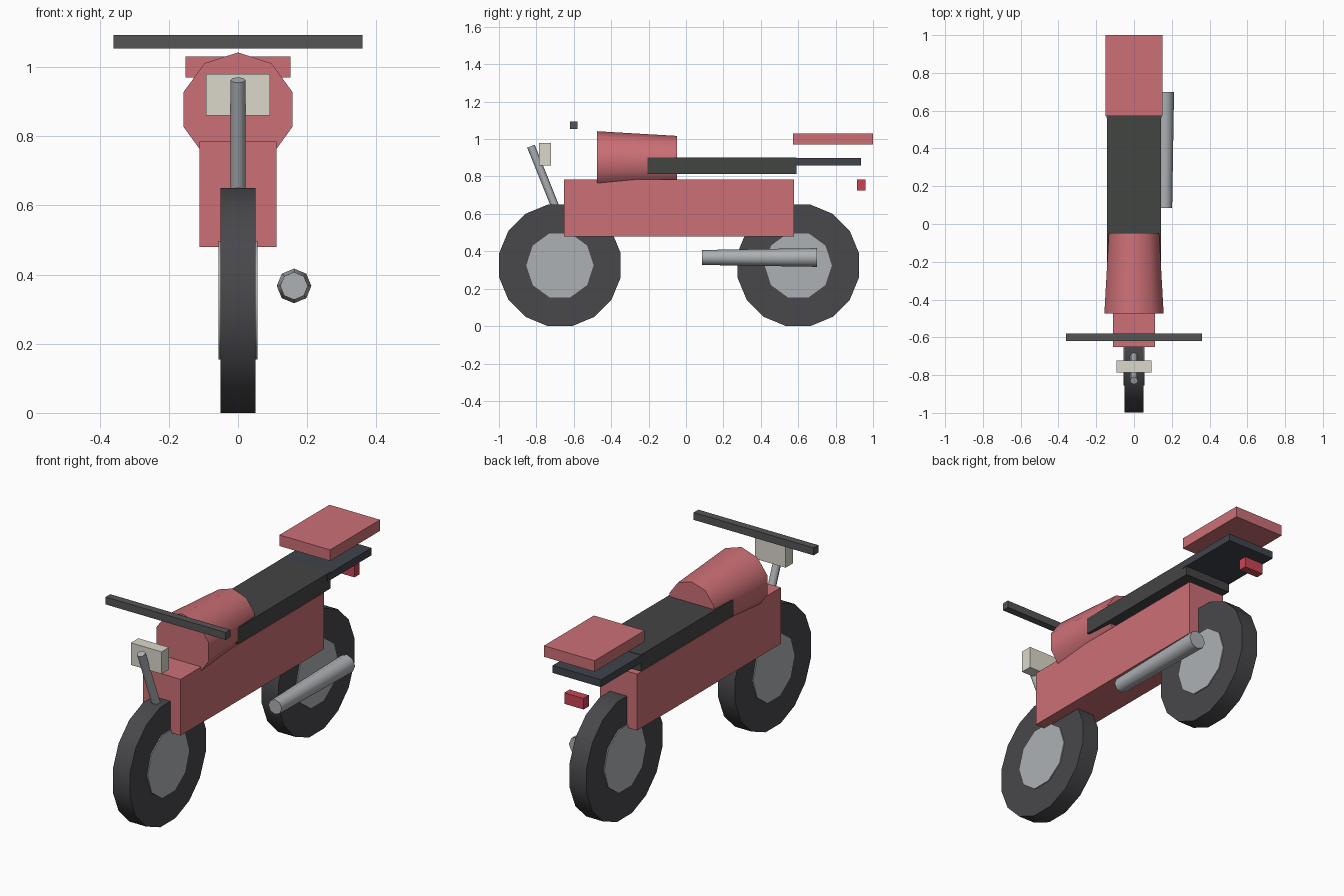
import bpy, bmesh
from math import sin, cos, pi, radians
from mathutils import Vector

if "Cube" in bpy.data.objects:
    bpy.data.objects.remove(bpy.data.objects["Cube"])


def material(name, rgb):
    m = bpy.data.materials.new(name)
    m.diffuse_color = (*rgb, 1)
    m.use_nodes = True
    m.node_tree.nodes["Principled BSDF"].inputs["Base Color"].default_value = m.diffuse_color
    return m


RED = material("red_paint", (0.60, 0.16, 0.18))
LAMP_RED = material("lamp_red", (0.58, 0.06, 0.09))
RUBBER = material("rubber", (0.065, 0.065, 0.072))
SEAT = material("seat_black", (0.055, 0.058, 0.055))
PLATE = material("dark_plate", (0.05, 0.056, 0.068))
BAR = material("bar_grey", (0.09, 0.09, 0.09))
CREAM = material("cream_glass", (0.71, 0.69, 0.60))
METAL = material("metal", (0.42, 0.44, 0.46))


def add(name, bm, mat):
    bmesh.ops.recalc_face_normals(bm, faces=bm.faces)
    me = bpy.data.meshes.new(name)
    bm.to_mesh(me)
    bm.free()
    me.materials.append(mat)
    ob = bpy.data.objects.new(name, me)
    bpy.context.collection.objects.link(ob)
    return ob


def box(name, half_x, y, z, mat):
    """Box centred on x = 0 with y and z ranges."""
    bm = bmesh.new()
    bmesh.ops.create_cube(bm, size=1)
    for v in bm.verts:
        v.co = (v.co.x * 2 * half_x,
                y[0] if v.co.y < 0 else y[1],
                z[0] if v.co.z < 0 else z[1])
    return add(name, bm, mat)


def tube(name, a, b, r1, r2, sides, mat, turn=0.0):
    """Capped, smooth-sided prism or cone from a to b."""
    a, b = Vector(a), Vector(b)
    d = (b - a).normalized()
    u = Vector((0, 1, 0)) if abs(d.x) > 0.9 else Vector((1, 0, 0))
    w = d.cross(u)
    bm = bmesh.new()
    rings = []
    for c, r in ((a, r1), (b, r2)):
        rings.append([bm.verts.new(c + r * (u * cos(t) + w * sin(t)))
                      for t in (turn + 2 * pi * i / sides for i in range(sides))])
        bm.faces.new(rings[-1])
    for i in range(sides):
        j = (i + 1) % sides
        bm.faces.new((rings[0][i], rings[0][j], rings[1][j], rings[1][i]))
    ob = add(name, bm, mat)
    bpy.ops.object.select_all(action='DESELECT')
    ob.select_set(True)
    bpy.context.view_layer.objects.active = ob
    bpy.ops.object.shade_smooth_by_angle(angle=radians(50))
    return ob


# Wheels with slightly proud hubs
for end, y in (("front", -0.674), ("rear", 0.60)):
    tube(end + "_tyre", (-0.051, y, 0.325), (0.051, y, 0.325),
         0.3314, 0.3314, 16, RUBBER, pi / 16)
    tube(end + "_hub", (-0.0565, y, 0.325), (0.0565, y, 0.325),
         0.18, 0.18, 10, METAL)

# Body, tapered tank and seat
box("body", 0.112, (-0.652, 0.578), (0.48, 0.785), RED)
tube("fuel_tank", (0, -0.475, 0.877), (0, -0.048, 0.877),
     0.165, 0.14, 10, RED, pi / 2)
box("seat", 0.142, (-0.205, 0.59), (0.812, 0.902), SEAT)

# Tail: carrier plate, raised panel and lamp
box("tail_plate", 0.145, (0.56, 0.936), (0.86, 0.90), PLATE)
box("tail_panel", 0.152, (0.572, 1.0), (0.97, 1.03), RED)
box("tail_light", 0.058, (0.915, 0.96), (0.725, 0.785), LAMP_RED)

# Steering: raked fork, headlight and handlebar
tube("fork", (0, -0.829, 0.962), (0, -0.587, 0.36), 0.0215, 0.0215, 8, METAL)
box("headlight", 0.092, (-0.786, -0.722), (0.86, 0.98), CREAM)
box("handlebar", 0.36, (-0.62, -0.58), (1.053, 1.093), BAR)

# Flared exhaust on one side
tube("exhaust", (0.162, 0.086, 0.367), (0.162, 0.70, 0.367),
     0.04, 0.05, 8, METAL)
